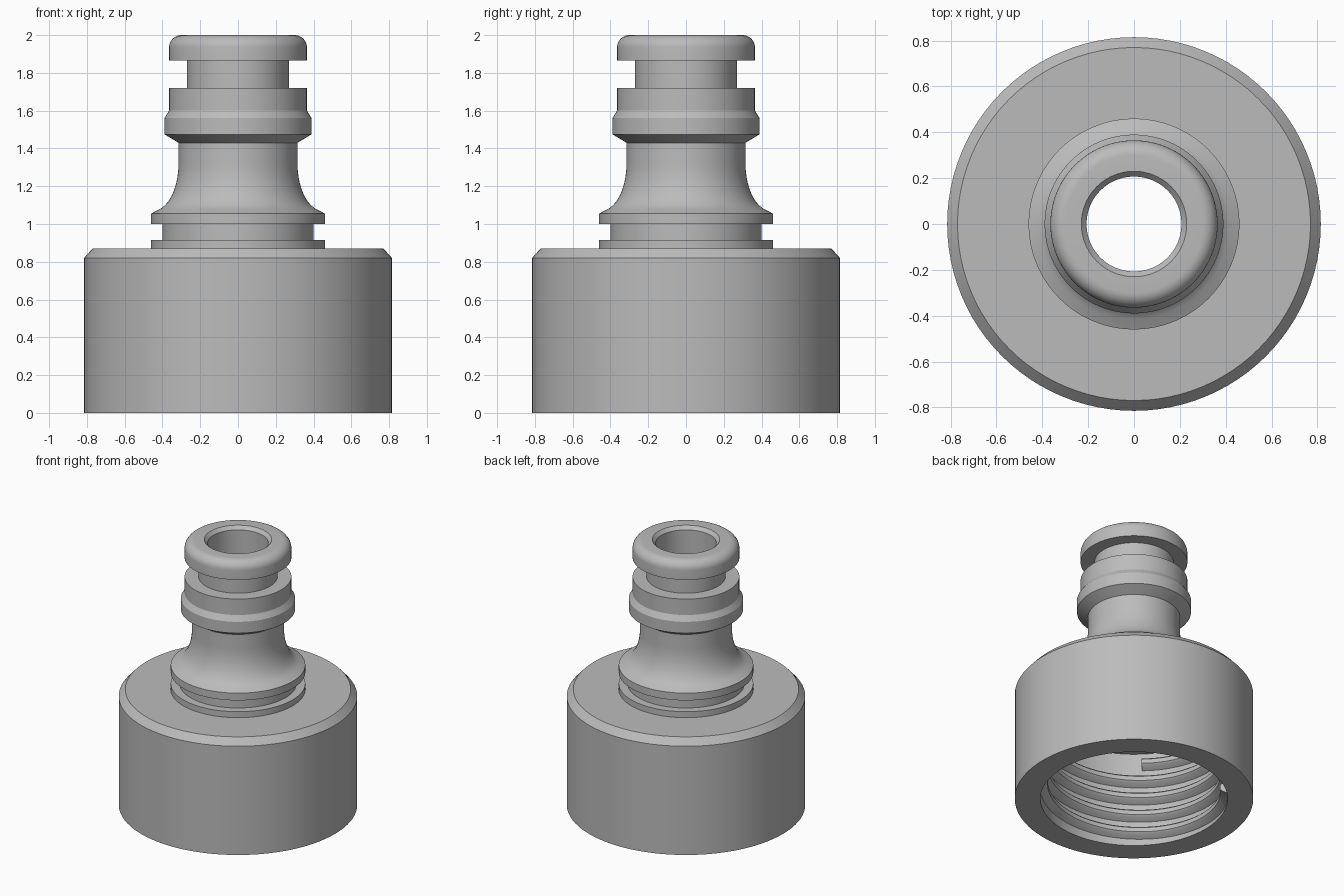
import bpy, bmesh, math

if "Cube" in bpy.data.objects:
    bpy.data.objects.remove(bpy.data.objects["Cube"])

SEGMENTS = 96

grey = bpy.data.materials.new("plain grey")
grey.diffuse_color = (0.5, 0.5, 0.5, 1)
grey.use_nodes = True
grey.node_tree.nodes["Principled BSDF"].inputs["Base Color"].default_value = grey.diffuse_color


def loft(name, rings, closed):
    """Join equal cross-sections, given as lists of points, into one solid."""
    bm = bmesh.new()
    verts = [[bm.verts.new(p) for p in ring] for ring in rings]
    n = len(rings[0])
    pairs = list(zip(verts, verts[1:]))
    if closed:
        pairs.append((verts[-1], verts[0]))
    for a, b in pairs:
        for i in range(n):
            j = (i + 1) % n
            bm.faces.new((a[i], a[j], b[j], b[i]))
    if not closed:
        bm.faces.new(verts[0])
        bm.faces.new(verts[-1])
    bmesh.ops.recalc_face_normals(bm, faces=bm.faces)
    mesh = bpy.data.meshes.new(name)
    bm.to_mesh(mesh)
    bm.free()
    mesh.materials.append(grey)
    obj = bpy.data.objects.new(name, mesh)
    bpy.context.collection.objects.link(obj)
    bpy.ops.object.select_all(action='DESELECT')
    obj.select_set(True)
    bpy.context.view_layer.objects.active = obj
    bpy.ops.object.shade_smooth_by_angle(angle=math.radians(28))
    return obj


def section(profile, angle, lift=0.0):
    """Place an (r, z) profile at an angle around the z axis."""
    c, s = math.cos(angle), math.sin(angle)
    return [(r * c, r * s, z + lift) for r, z in profile]


def arc(r, z, a, b, start, end, steps):
    """Points of an elliptical arc in the (r, z) plane, angles in degrees."""
    angles = [math.radians(start + (end - start) * i / steps) for i in range(steps + 1)]
    return [(r + a * math.cos(t), z + b * math.sin(t)) for t in angles]


# Body: wide collar, flanges, flared neck, ribbed nozzle, bore and socket
profile = [(0.64, 0), (0.815, 0), (0.815, 0.82), (0.77, 0.87),
           (0.46, 0.87), (0.46, 0.915), (0.40, 0.915), (0.40, 1.0),
           (0.46, 1.0), (0.46, 1.055)]
profile += arc(0.45, 1.32, 0.135, 0.25, 255, 180, 10)
profile += [(0.315, 1.43), (0.39, 1.475), (0.39, 1.56), (0.365, 1.60),
            (0.365, 1.72), (0.27, 1.72), (0.27, 1.865), (0.365, 1.865)]
profile += arc(0.30, 1.935, 0.065, 0.065, 0, 90, 8)
profile += [(0.23, 2.0), (0.207, 1.975), (0.207, 0.72), (0.64, 0.72)]
loft("connector_body",
     [section(profile, math.tau * i / SEGMENTS) for i in range(SEGMENTS)], True)

# Internal screw thread: a ridge swept along a helix inside the socket
pitch, turns = 0.135, 4.25
ridge = [(0.65, -0.052), (0.605, -0.03), (0.59, -0.016), (0.59, 0.016),
         (0.605, 0.03), (0.65, 0.052)]
steps = int(turns * SEGMENTS)
end_angle = math.radians(225)
loft("internal_thread",
     [section(ridge, end_angle - math.tau * (steps - i) / SEGMENTS,
              0.635 - pitch * (steps - i) / SEGMENTS) for i in range(steps + 1)], False)
